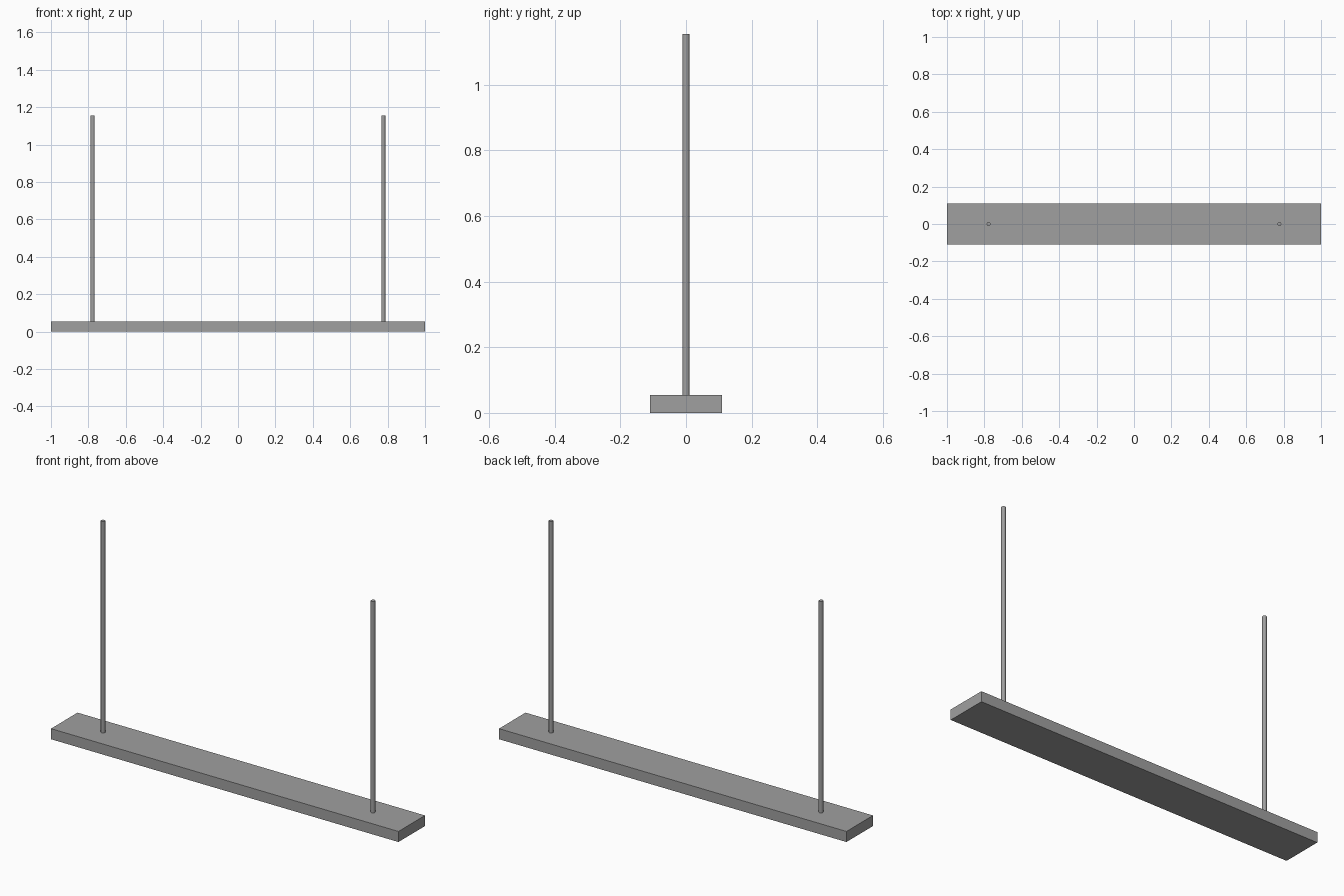
import bpy

cube = bpy.data.objects.get("Cube")
if cube:
    bpy.data.objects.remove(cube, do_unlink=True)

SLAB_TOP = 0.055
ROD_TOP = 1.155

# Single grey finish
grey = bpy.data.materials.new("plain grey")
grey.use_nodes = True
colour = (0.35, 0.35, 0.35, 1)
grey.diffuse_color = colour
grey.node_tree.nodes["Principled BSDF"].inputs["Base Color"].default_value = colour


def finish(name):
    obj = bpy.context.object
    obj.name = name
    obj.data.materials.append(grey)
    return obj


# Long flat bar
bpy.ops.mesh.primitive_cube_add(size=1, location=(0, 0, SLAB_TOP / 2))
bar = finish("flat_bar")
bar.scale = (2, 0.218, SLAB_TOP)
bpy.ops.object.transform_apply(location=False, rotation=False, scale=True)

# Two thin suspension rods
for side, name in ((1, "left_rod"), (-1, "right_rod")):
    bpy.ops.mesh.primitive_cylinder_add(
        vertices=12, radius=0.011, depth=ROD_TOP - SLAB_TOP,
        location=(side * 0.777, 0, (ROD_TOP + SLAB_TOP) / 2))
    finish(name)
    bpy.ops.object.shade_smooth_by_angle()
